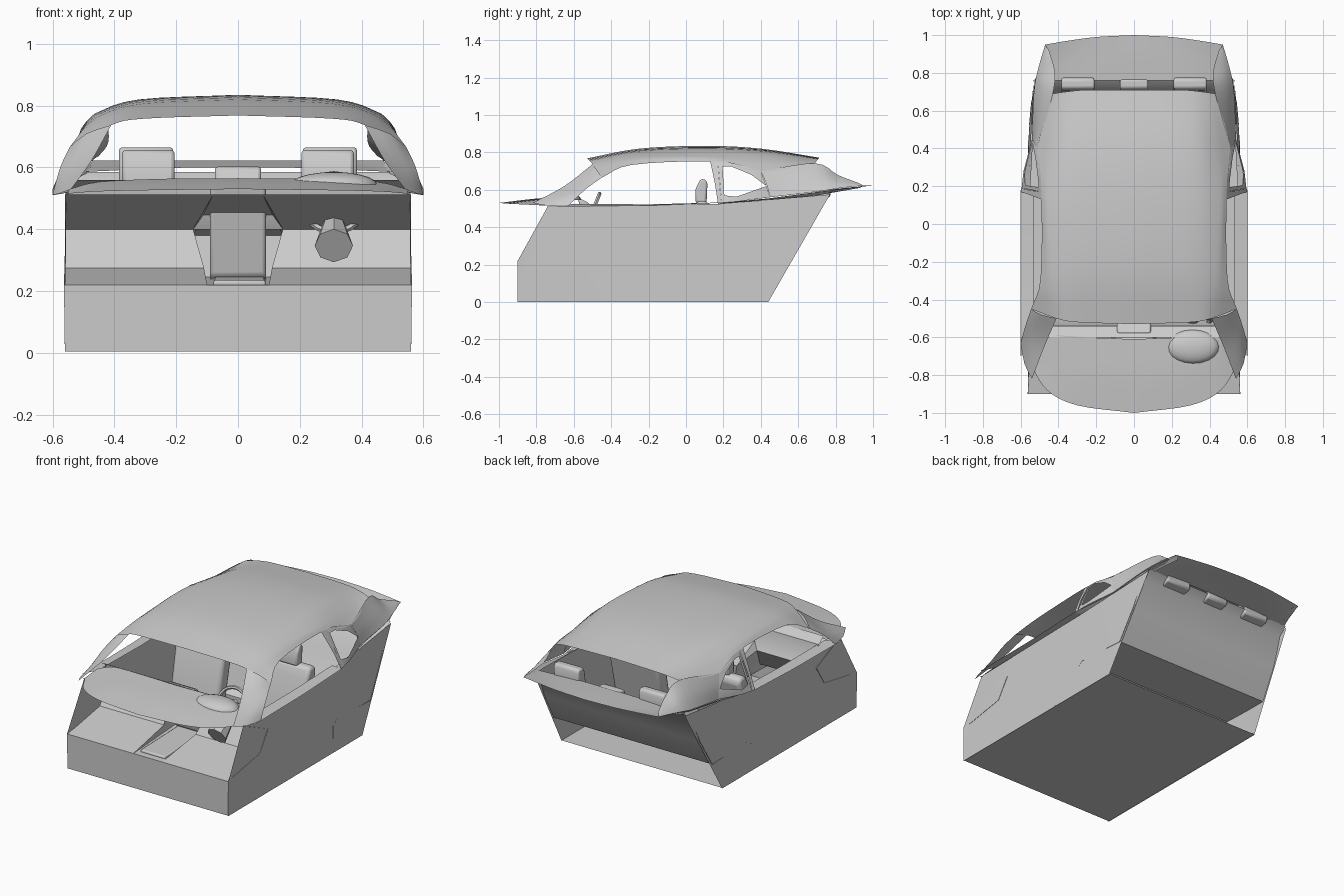
import bpy, bmesh, math
from mathutils import Vector as V, Matrix

if "Cube" in bpy.data.objects:
    bpy.data.objects.remove(bpy.data.objects["Cube"])


def finish(name, bm, mirror=False, bevel=0, angle=35):
    bmesh.ops.recalc_face_normals(bm, faces=bm.faces)
    me = bpy.data.meshes.new(name)
    bm.to_mesh(me)
    bm.free()
    ob = bpy.data.objects.new(name, me)
    bpy.context.collection.objects.link(ob)
    if mirror:
        m = ob.modifiers.new("mirror", 'MIRROR')
        m.merge_threshold = 0.0005
    if bevel:
        b = ob.modifiers.new("bevel", 'BEVEL')
        b.width, b.segments = bevel, 2
    bpy.context.view_layer.objects.active = ob
    ob.select_set(True)
    bpy.ops.object.shade_smooth_by_angle(angle=math.radians(angle))
    ob.select_set(False)
    return ob


def spline(pts, n):
    """Catmull-Rom resampling with n steps per span (n=1 keeps the points)."""
    p = [V(q) for q in pts]
    if n == 1:
        return p
    p = [2 * p[0] - p[1]] + p + [2 * p[-1] - p[-2]]
    out = []
    for i in range(1, len(p) - 2):
        a, b, c, d = p[i - 1:i + 3]
        for k in range(n):
            t = k / n
            out.append(0.5 * (2 * b + (c - a) * t + (2 * a - 5 * b + 4 * c - d) * t * t
                              + (3 * b - a - 3 * c + d) * t ** 3))
    return out + [p[-2]]


def patch(name, rows, nu=1, nv=1, mirror=True):
    """Surface lofted through rows of points."""
    rows = [spline(r, nu) for r in rows]
    cols = [spline(c, nv) for c in zip(*rows)]
    bm = bmesh.new()
    g = [[bm.verts.new(p) for p in c] for c in cols]
    for a, b in zip(g, g[1:]):
        for i in range(len(a) - 1):
            bm.faces.new((a[i], a[i + 1], b[i + 1], b[i]))
    return finish(name, bm, mirror)


def sheet(name, prof, x0=0, mirror=True):
    """Folded panel: profile of (y, z, half width)."""
    return patch(name, [[(x0, y, z), (w, y, z)] for y, z, w in prof], mirror=mirror)


def prism(name, prof, x0, x1, bevel=0, mirror=False):
    """Side profile (y, z) extruded across x."""
    bm = bmesh.new()
    f = bm.faces.new([bm.verts.new((x0, y, z)) for y, z in prof])
    r = bmesh.ops.extrude_face_region(bm, geom=[f])
    bmesh.ops.translate(bm, vec=(x1 - x0, 0, 0),
                        verts=[v for v in r['geom'] if isinstance(v, bmesh.types.BMVert)])
    return finish(name, bm, mirror, bevel)


# roof skin
patch("roof", [
    [(0, -.53, .768), (.3, -.52, .758), (.41, -.5, .737), (.545, -.45, .665)],
    [(0, -.25, .82), (.3, -.25, .807), (.43, -.27, .775), (.495, -.29, .733)],
    [(0, .1, .835), (.32, .1, .82), (.45, .1, .78), (.49, .13, .75)],
    [(0, .4, .82), (.3, .4, .807), (.42, .4, .765), (.51, .4, .70)],
    [(0, .71, .772), (.25, .71, .767), (.36, .70, .757), (.43, .69, .742)]], 4, 4)
# windscreen pillars
patch("front_pillar", [
    [(.54, -.82, .53), (.58, -.74, .515), (.6, -.63, .512)],
    [(.475, -.65, .62), (.545, -.59, .60), (.575, -.54, .60)],
    [(.41, -.5, .737), (.49, -.48, .71), (.545, -.45, .665)]], 2, 4)
# door pillar
patch("middle_pillar", [[(.49, .13, .75), (.49, .17, .75)],
                        [(.555, .155, .63), (.555, .18, .63)],
                        [(.6, .17, .53), (.595, .19, .53)]], 1, 3)
# ring around the quarter window
inner = [(.505, .195, .725), (.575, .205, .57), (.58, .27, .563), (.538, .43, .62),
         (.522, .35, .68), (.508, .24, .725)]
outer = [(.49, .17, .75), (.595, .19, .53), (.585, .28, .538), (.54, .45, .56),
         (.51, .4, .70), (.493, .24, .745)]
patch("quarter_window_frame", [inner + inner[:1], outer + outer[:1]])
# rear pillars
patch("rear_pillar", [
    [(.54, .45, .56), (.53, .43, .63), (.51, .4, .70)],
    [(.53, .7, .59), (.49, .7, .66), (.43, .69, .742)],
    [(.505, .83, .61), (.475, .82, .64), (.42, .81, .68)],
    [(.47, .95, .622), (.465, .94, .628), (.45, .92, .637)]], 3, 4)
# door top ledge and lower rear flange
patch("door_ledge", [[(.6, -.7, .51), (.6, -.2, .515), (.6, .18, .53)],
                     [(.535, -.62, .525), (.53, -.2, .522), (.53, .18, .532)]])
patch("rear_flange", [
    [(.6, .17, .528), (.54, .45, .555), (.53, .7, .588), (.47, .95, .62)],
    [(.55, .17, .525), (.535, .45, .545), (.51, .7, .57), (.44, .93, .61)]])
# rear shelf
patch("rear_shelf", [
    [(0, .76, .60), (.25, .76, .598), (.4, .76, .59), (.52, .76, .585)],
    [(0, .88, .613), (.25, .88, .61), (.4, .87, .605), (.49, .86, .605)],
    [(0, 1.0, .622), (.2, .99, .622), (.35, .97, .622), (.47, .95, .622)]], 3, 3)
# cowl and dashboard top
patch("dashboard_top", [
    [(0, -1.0, .53), (.3, -.96, .526), (.46, -.88, .522), (.55, -.74, .515)],
    [(0, -.8, .553), (.28, -.79, .548), (.45, -.76, .535), (.55, -.69, .52)],
    [(0, -.61, .565), (.25, -.60, .563), (.45, -.59, .553), (.545, -.62, .53)]], 4, 4)
sheet("dashboard_face", [(-.6, .56, .54), (-.54, .53, .55), (-.53, .46, .55), (-.5, .40, .55)])
# instrument hump
bm = bmesh.new()
bmesh.ops.create_uvsphere(bm, u_segments=20, v_segments=10, radius=1)
bmesh.ops.bisect_plane(bm, geom=bm.verts[:] + bm.edges[:] + bm.faces[:], plane_co=(0, 0, 0),
                       plane_no=(0, 0, 1), clear_inner=True)
bmesh.ops.transform(bm, verts=bm.verts,
                    matrix=Matrix.Translation((.31, -.65, .545)) @ Matrix.Diagonal((.14, .09, .04, 1)))
finish("instrument_hump", bm)

# tub: sides, front wall, floor
S = [(-.9, 0, .56), (.44, 0, .56), (.77, .575, .53), (.18, .525, .558), (-.74, .51, .555), (-.9, .22, .563)]
bm = bmesh.new()
v = [bm.verts.new((x, y, z)) for y, z, x in S]
for q in ((0, 1, 3), (1, 2, 3), (0, 3, 4), (0, 4, 5)):
    bm.faces.new([v[i] for i in q])
finish("tub_side", bm, True)
sheet("floor_and_front", [(.44, .004, .56), (-.9, .004, .56), (-.9, .22, .563)])
# footwell covers left and right, recessed tunnel between
F = [(-.9, .22), (-.58, .275), (-.5, .40), (-.75, .512)]
C = [(-.9, .22), (-.32, .245), (-.3, .38), (-.75, .512)]
W = [.10, .11, .145, .08]
patch("footwell_cover", [[(w, y, z), (.56, y, z)] for (y, z), w in zip(F, W)])
sheet("tunnel_recess", [(y, z, w) for (y, z), w in zip(C, W)])
patch("tunnel_cheek", [[(w, *f), (w, *c)] for f, c, w in zip(F, C, W)])
prism("tunnel_box", [(-.86, .21), (-.3, .21), (-.3, .25), (-.86, .235)], -.08, .09, .008)
prism("center_console", [(-.58, .56), (-.52, .53), (-.46, .3), (-.1, .24), (-.1, .01), (-.5, .25)], -.09, .09, .01)

# rear bench shell
sheet("rear_bench", [(.15, .004, .56), (.15, .17, .56), (.19, .2, .56), (.53, .185, .555),
                     (.64, .37, .545), (.71, .54, .53), (.77, .585, .525)])
for nm, x0, x1, z in (("right_rear_headrest", .21, .385, .665), ("left_rear_headrest", -.385, -.21, .665),
                      ("middle_rear_headrest", -.075, .075, .603)):
    prism(nm, [(.69, .54), (.77, .56), (.775, z - .02), (.765, z), (.72, z), (.705, z - .03)], x0, x1, .01)

# front seats
for side, x in (("left", -.29), ("right", .29)):
    prism(side + "_seat_cushion", [(-.34, .02), (.06, .02), (.06, .2), (-.3, .25), (-.35, .21)],
          x - .18, x + .18, .025)
    prism(side + "_seat_back", [(-.03, .17), (.05, .16), (.13, .51), (.11, .54), (.06, .54), (.03, .48)],
          x - .17, x + .17, .025)
    prism(side + "_headrest", [(.05, .53), (.11, .53), (.115, .64), (.1, .658), (.075, .655), (.05, .6)],
          x - .085, x + .085, .012)

# steering wheel, spokes and column
c = V((.31, -.5, .485))
rot = Matrix.Rotation(math.radians(68), 4, 'X')
bm = bmesh.new()
N, M, R, r = 24, 6, .1, .011
ring = [[bm.verts.new(((R + r * math.cos(b)) * math.cos(a), (R + r * math.cos(b)) * math.sin(a), r * math.sin(b)))
         for b in (2 * math.pi * j / M for j in range(M))] for a in (2 * math.pi * i / N for i in range(N))]
for i in range(N):
    for j in range(M):
        p, q = ring[i], ring[(i + 1) % N]
        bm.faces.new((p[j], q[j], q[(j + 1) % M], p[(j + 1) % M]))
for a in (0, 180, 270):
    bmesh.ops.create_cube(bm, size=1, matrix=Matrix.Rotation(math.radians(a), 4, 'Z')
                          @ Matrix.Translation((.05, 0, 0)) @ Matrix.Diagonal((.1, .022, .01, 1)))
bmesh.ops.create_cone(bm, cap_ends=True, segments=12, radius1=.035, radius2=.028, depth=.03)
bmesh.ops.transform(bm, verts=bm.verts, matrix=Matrix.Translation(c) @ rot)
finish("steering_wheel", bm)
bm = bmesh.new()
bmesh.ops.create_cone(bm, cap_ends=True, segments=8, radius1=.062, radius2=.03, depth=.17)
d = V((0, .85, .5))
bmesh.ops.transform(bm, verts=bm.verts, matrix=Matrix.Translation((.31, -.58, .39))
                    @ d.to_track_quat('Z', 'Y').to_matrix().to_4x4())
finish("steering_column", bm)
